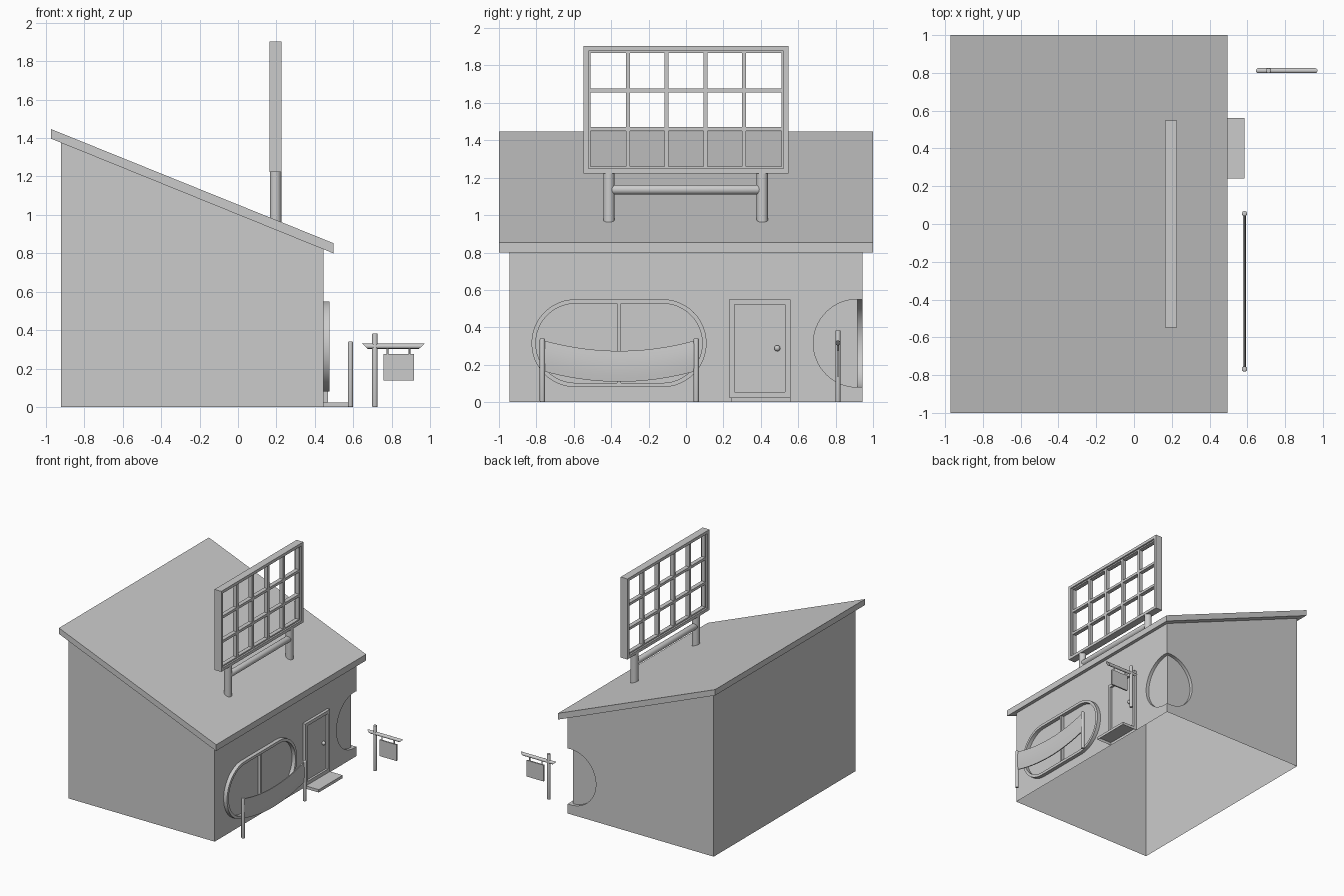
import bpy, bmesh, math
from mathutils import Vector

if "Cube" in bpy.data.objects:
    bpy.data.objects.remove(bpy.data.objects["Cube"])


def finish(name, bm, smooth=False):
    bmesh.ops.recalc_face_normals(bm, faces=bm.faces)
    me = bpy.data.meshes.new(name)
    bm.to_mesh(me)
    bm.free()
    ob = bpy.data.objects.new(name, me)
    bpy.context.collection.objects.link(ob)
    bpy.ops.object.select_all(action='DESELECT')
    bpy.context.view_layer.objects.active = ob
    ob.select_set(True)
    if smooth:
        bpy.ops.object.shade_smooth_by_angle(angle=math.radians(35))
    return ob


def add_box(bm, x0, x1, y0, y1, z0, z1):
    vs = bmesh.ops.create_cube(bm, size=1)['verts']
    for v in vs:
        v.co = Vector(((x0 + x1) / 2 + v.co.x * (x1 - x0),
                       (y0 + y1) / 2 + v.co.y * (y1 - y0),
                       (z0 + z1) / 2 + v.co.z * (z1 - z0)))


def box(name, *dims):
    bm = bmesh.new()
    add_box(bm, *dims)
    return finish(name, bm)


def rod(name, a, b, r, sides=24, bevel=0.0):
    a, b = Vector(a), Vector(b)
    bm = bmesh.new()
    bmesh.ops.create_cone(bm, cap_ends=True, segments=sides, radius1=r, radius2=r, depth=(b - a).length)
    if bevel:
        rims = [e for e in bm.edges if abs(e.verts[0].co.z - e.verts[1].co.z) < 1e-6]
        bmesh.ops.bevel(bm, geom=rims, offset=bevel, segments=3, profile=0.5, affect='EDGES')
    rot = (b - a).to_track_quat('Z', 'Y')
    for v in bm.verts:
        v.co = rot @ v.co + (a + b) / 2
    return finish(name, bm, True)


def prism_y(name, profile, y0, y1):
    # x,z profile extruded along y
    bm = bmesh.new()
    f = bm.faces.new([bm.verts.new((x, y0, z)) for x, z in profile])
    for v in bmesh.ops.extrude_face_region(bm, geom=[f])['geom']:
        if isinstance(v, bmesh.types.BMVert):
            v.co.y = y1
    # extruding keeps the start face out of the result; close the end if needed
    bm.edges.ensure_lookup_table()
    bmesh.ops.holes_fill(bm, edges=[e for e in bm.edges if e.is_boundary], sides=0)
    return finish(name, bm)


def cut(target, cutter):
    m = target.modifiers.new("recess", 'BOOLEAN')
    m.operation, m.object, m.solver = 'DIFFERENCE', cutter, 'EXACT'
    bpy.ops.object.select_all(action='DESELECT')
    bpy.context.view_layer.objects.active = target
    target.select_set(True)
    bpy.ops.object.modifier_apply(modifier=m.name)
    bpy.data.objects.remove(cutter)


def open_bottom(ob):
    # remove the face resting on the ground
    bm = bmesh.new()
    bm.from_mesh(ob.data)
    low = [f for f in bm.faces if all(abs(v.co.z) < 1e-4 for v in f.verts)]
    bmesh.ops.delete(bm, geom=low, context='FACES')
    bm.to_mesh(ob.data)
    bm.free()


# Sloped shop body, open below, with a round window recess wrapping the back corner
WX, WY = 0.444, 0.944
walls = prism_y("walls", [(-0.92, 0), (WX, 0), (WX, 0.822), (-0.92, 1.377)], -0.945, WY)
cy, cx, cz, cr = WY - 0.028, WX - 0.028, 0.315, 0.235
cut(walls, rod("corner_cutter_x", (cx, cy, cz), (cx + 0.1, cy, cz), cr, 64))
cut(walls, rod("corner_cutter_y", (cx, cy, cz), (cx, cy + 0.1, cz), cr, 64))
open_bottom(walls)
bpy.ops.object.shade_smooth_by_angle(angle=math.radians(30))

# Roof slab
prism_y("roof", [(-0.972, 1.396), (0.496, 0.80), (0.496, 0.853), (-0.972, 1.446)], -1, 1)

# Oval window frame: stadium ring protruding from the wall
WC, WZ, HALF, REACH = -0.358, 0.315, 0.235, 0.233


def stadium(r, n=24):
    pts = []
    for side in (1, -1):
        for i in range(n + 1):
            a = -side * math.pi / 2 + math.pi * i / n
            pts.append((WC + side * REACH + r * math.cos(a), WZ + r * math.sin(a)))
    return pts


bm = bmesh.new()
loops = [[bm.verts.new((x, y, z)) for y, z in stadium(r)]
         for x, r in ((WX - 0.01, HALF), (0.476, HALF), (0.476, HALF - 0.023), (WX - 0.01, HALF - 0.023))]
for k in range(4):
    A, B = loops[k], loops[(k + 1) % 4]
    for i in range(len(A)):
        j = (i + 1) % len(A)
        bm.faces.new((A[i], A[j], B[j], B[i]))
finish("oval_window_frame", bm, True)
box("window_mullion", WX - 0.01, 0.468, WC - 0.01, WC + 0.01, WZ - HALF + 0.015, WZ + HALF - 0.015)

# Door with frame, knob and hollow step
box("door", WX - 0.01, 0.45, 0.25, 0.54, 0.05, 0.535)
for nm, d in (("left", (0.23, 0.258, 0.025, 0.55)), ("right", (0.53, 0.558, 0.025, 0.55)),
              ("top", (0.258, 0.53, 0.523, 0.55)), ("bottom", (0.258, 0.53, 0.025, 0.055))):
    box("door_frame_" + nm, WX - 0.01, 0.468, *d)
bm = bmesh.new()
bmesh.ops.create_uvsphere(bm, u_segments=20, v_segments=12, radius=0.016)
bmesh.ops.translate(bm, verts=bm.verts, vec=(0.459, 0.488, 0.288))
finish("door_knob", bm, True)
open_bottom(box("door_step", WX, 0.586, 0.24, 0.56, 0, 0.024))

# Banner: two posts with a sagging, slightly bellied cloth between them
BX, Y0, Y1 = 0.585, -0.768, 0.055
for nm, y in (("left", Y0), ("right", Y1)):
    rod("banner_post_" + nm, (BX, y, 0), (BX, y, 0.341), 0.014, 20, 0.006)
bm = bmesh.new()
N, M, T = 24, 6, 0.004
rings = []
for i in range(N + 1):
    t = i / N
    top = 0.332 - 0.058 * (1 - (2 * t - 1) ** 2)
    y = Y0 + (Y1 - Y0) * t
    belly = [(0.006 * math.sin(math.pi * k / M) - 0.003, top - 0.165 * k / M) for k in range(M + 1)]
    prof = [(x + T, z) for x, z in belly] + [(x - T, z) for x, z in reversed(belly)]
    rings.append([bm.verts.new((BX + x, y, z)) for x, z in prof])
for P, Q in zip(rings, rings[1:]):
    for k in range(len(P)):
        j = (k + 1) % len(P)
        bm.faces.new((P[k], P[j], Q[j], Q[k]))
bm.faces.new(rings[0])
bm.faces.new(rings[-1])
finish("banner_cloth", bm, True)

# Hanging sign: post, slant-ended arm, hangers and board
SY = 0.812
rod("sign_post", (0.712, SY, 0), (0.712, SY, 0.384), 0.014, 20, 0.004)
arm = rod("sign_arm", (0.66, SY, 0.317), (0.957, SY, 0.317), 0.0135, 20)
for v in arm.data.vertices:
    v.co.x += math.copysign(1.0, v.co.x - 0.8) * (v.co.z - 0.317) * 1.1
for nm, x in (("left", 0.777), ("right", 0.892)):
    rod("sign_hanger_" + nm, (x, SY, 0.27), (x, SY, 0.315), 0.005, 12)
box("sign_board", 0.756, 0.916, SY - 0.006, SY + 0.006, 0.138, 0.275)

# Rooftop billboard: outer frame, inset lattice bars, legs and crossbar
X0, X1, Z0, Z1, H, F = 0.164, 0.227, 1.223, 1.903, 0.547, 0.025
bm = bmesh.new()
for s in (-1, 1):
    add_box(bm, X0, X1, *sorted((s * H, s * (H - F))), Z0, Z1)
for z in (Z0, Z1 - F):
    add_box(bm, X0, X1, -H + F, H - F, z, z + F)
finish("billboard_frame", bm)
IN, B, D = H - F, 0.011, 0.014
bm = bmesh.new()
for i in range(6):
    y = -IN + B / 2 + (2 * IN - B) * i / 5
    w = B / 2 if i in (0, 5) else B
    add_box(bm, X0 + D, X1 - D, y - w, y + w, Z0 + F, Z1 - F)
for i in range(4):
    z = Z0 + F + B / 2 + (Z1 - Z0 - 2 * F - B) * i / 3
    w = B / 2 if i in (0, 3) else B
    add_box(bm, X0 + D, X1 - D, -IN, IN, z - w, z + w)
finish("billboard_lattice", bm)
CX = (X0 + X1) / 2
for nm, y in (("left", -0.412), ("right", 0.408)):
    rod("billboard_leg_" + nm, (CX, y, 0.964), (CX, y, Z0 + 0.005), 0.03, 32)
rod("billboard_crossbar", (CX, -0.4, 1.136), (CX, 0.395, 1.136), 0.026, 32, 0.006)
